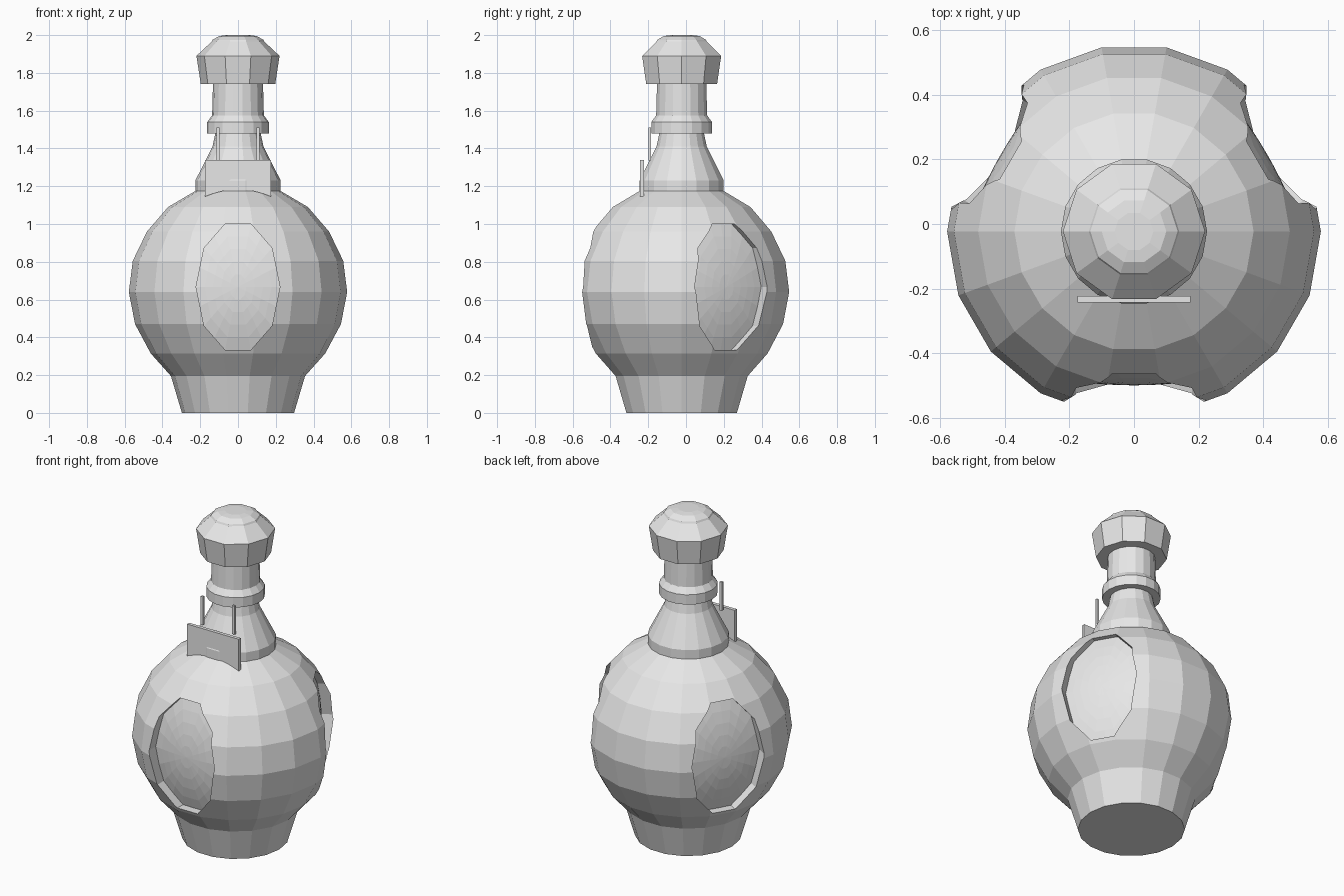
import bpy, bmesh, math
from mathutils import Vector, Matrix

if "Cube" in bpy.data.objects:
    bpy.data.objects.remove(bpy.data.objects["Cube"], do_unlink=True)

AXIS = Vector((0, -0.023, 0))  # bottle axis

grey = bpy.data.materials.new("plain grey")
grey.use_nodes = True
grey.diffuse_color = (0.8, 0.8, 0.8, 1)
grey.node_tree.nodes["Principled BSDF"].inputs["Base Color"].default_value = (0.8, 0.8, 0.8, 1)


def finish(name, bm):
    bmesh.ops.recalc_face_normals(bm, faces=bm.faces)
    mesh = bpy.data.meshes.new(name)
    bm.to_mesh(mesh)
    bm.free()
    mesh.materials.append(grey)
    obj = bpy.data.objects.new(name, mesh)
    bpy.context.collection.objects.link(obj)
    return obj


def bridge(bm, a, b):
    n = len(a)
    for i in range(n):
        bm.faces.new((a[i], a[(i + 1) % n], b[(i + 1) % n], b[i]))


def lathe(name, profile, sides):
    """Closed turned solid from (radius, height) pairs."""
    bm = bmesh.new()
    rings = []
    for r, z in profile:
        rings.append([bm.verts.new(AXIS + Vector((r * math.cos(a), r * math.sin(a), z)))
                      for a in (math.tau * i / sides for i in range(sides))])
    for a, b in zip(rings, rings[1:]):
        bridge(bm, a, b)
    bm.faces.new(rings[0])
    bm.faces.new(rings[-1])
    return finish(name, bm)


def box(name, lo, hi):
    bm = bmesh.new()
    bmesh.ops.create_cube(bm, size=1)
    lo, hi = Vector(lo), Vector(hi)
    for v in bm.verts:
        v.co = (lo + hi) / 2 + v.co * (hi - lo)
    return finish(name, bm)


def recess_cutter(name, angle):
    """Ten-sided oval plug with a gently domed inner end."""
    bm = bmesh.new()
    turn = Matrix.Rotation(angle, 3, 'Z')
    sides, half_w, half_h, mid_z = 10, 0.222, 0.35, 0.667
    corner = [(half_w * math.cos(math.tau * i / sides), half_h * math.sin(math.tau * i / sides))
              for i in range(sides)]
    outline = []
    for (x, z), (x2, z2) in zip(corner, corner[1:] + corner[:1]):
        outline += [(x, z), ((x + x2) / 2, (z + z2) / 2)]

    def point(t, h, depth):
        return bm.verts.new(AXIS + turn @ Vector((depth, t, mid_z + h)))

    def floor(t, h):
        return 0.476 - 0.018 * (t / half_w) ** 2 - 0.07 * (h / half_h) ** 2

    rings = [[point(t, h, 0.8) for t, h in outline]]
    for s in (1, 0.8, 0.6, 0.4, 0.2):
        rings.append([point(t * s, h * s, floor(t * s, h * s)) for t, h in outline])
    for a, b in zip(rings, rings[1:]):
        bridge(bm, a, b)
    bm.faces.new(rings[0])
    centre = point(0, 0, floor(0, 0))
    last = rings[-1]
    for i in range(len(last)):
        bm.faces.new((last[i], last[(i + 1) % len(last)], centre))
    return finish(name, bm)


# Round body with foot
body = lathe("body", [(0.297, 0), (0.355, 0.195), (0.462, 0.315), (0.545, 0.47), (0.578, 0.64),
                      (0.557, 0.805), (0.482, 0.96), (0.37, 1.09), (0.2, 1.19)], 18)

# Three oval recesses around the body
for label, degrees in (("front", -90), ("left", 30), ("right", 150)):
    cutter = recess_cutter(label + "_recess_cutter", math.radians(degrees))
    cutter.hide_render = True
    cutter.hide_set(True)
    cut = body.modifiers.new(label + "_recess", 'BOOLEAN')
    cut.operation = 'DIFFERENCE'
    cut.solver = 'EXACT'
    cut.object = cutter
    bpy.context.view_layer.objects.active = body
    bpy.ops.object.modifier_apply(modifier=cut.name)
    bpy.data.objects.remove(cutter, do_unlink=True)

# Neck with sloped shoulder and raised ring
lathe("neck", [(0.226, 1.17), (0.226, 1.23), (0.135, 1.41), (0.12, 1.48), (0.163, 1.48),
               (0.163, 1.54), (0.137, 1.575), (0.132, 1.76)], 18)

# Faceted stopper
lathe("stopper", [(0.197, 1.74), (0.22, 1.89), (0.14, 1.965), (0.135, 1.975), (0.1, 1.995), (0.06, 2.0)], 10)

# Hanging tag with a curved lower edge
bm = bmesh.new()
steps = 8
edge = [(-0.175 + 0.35 * i / steps) for i in range(steps + 1)]
outline = [(x, 1.182 - 0.037 * (x / 0.175) ** 2) for x in edge] + [(0.175, 1.34), (-0.175, 1.34)]
front = [bm.verts.new((x, -0.243, z)) for x, z in outline]
back = [bm.verts.new((x, -0.222, z)) for x, z in outline]
bridge(bm, front, back)
bm.faces.new(front)
bm.faces.new(back)
finish("tag", bm)

# Thin tag hangers
for side, x in (("left", 0.107), ("right", -0.107)):
    box(side + "_tag_hanger", (x - 0.008, -0.198, 1.335), (x + 0.008, -0.184, 1.51))
